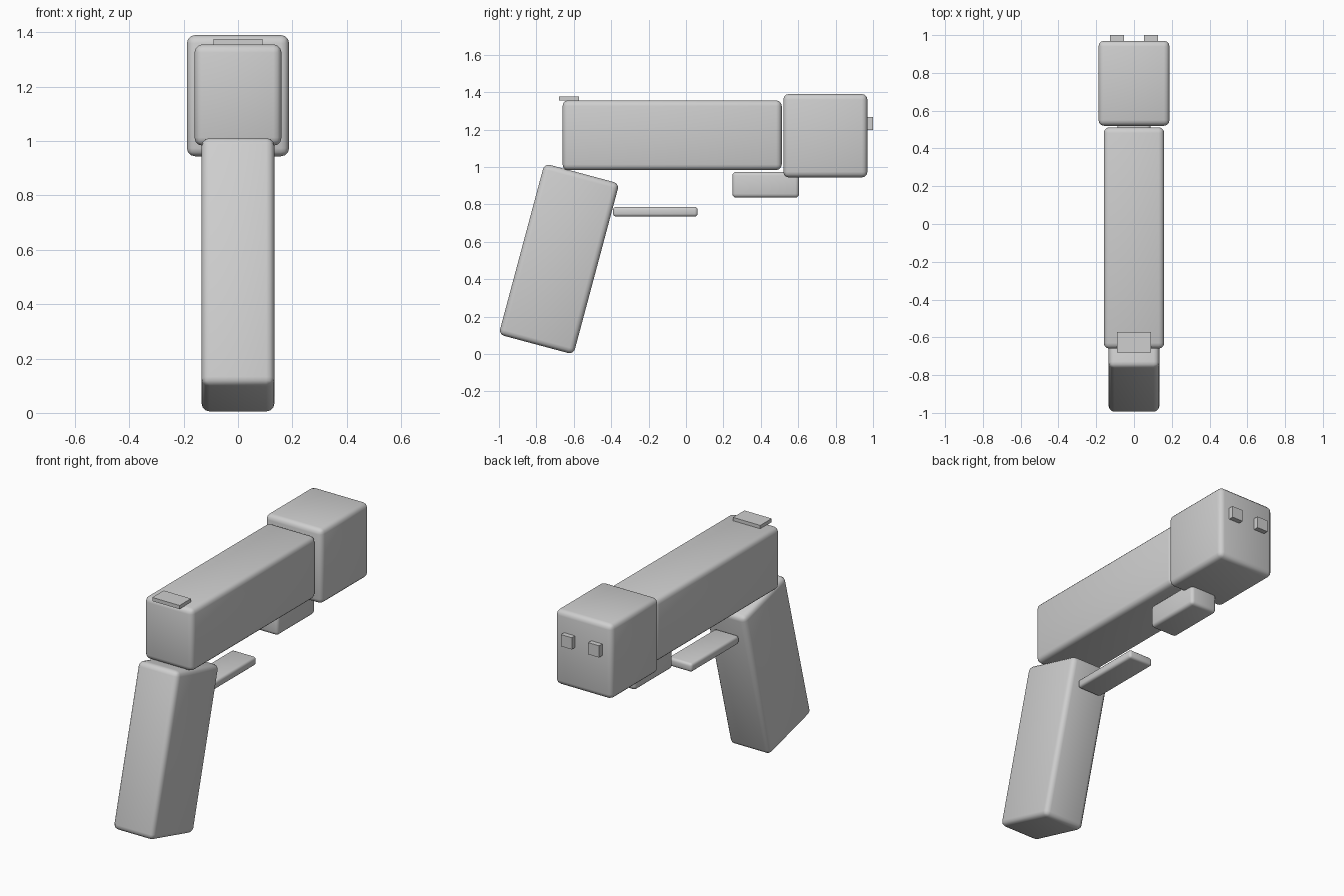
import bpy, bmesh, math
from mathutils import Matrix

if "Cube" in bpy.data.objects:
    bpy.data.objects.remove(bpy.data.objects["Cube"])

grey = bpy.data.materials.new("light grey")
grey.diffuse_color = (0.62, 0.62, 0.62, 1)
grey.use_nodes = True
grey.node_tree.nodes["Principled BSDF"].inputs["Base Color"].default_value = grey.diffuse_color


def box(name, lo, hi, bevel=0.0, tilt=0.0):
    """Box between two corners, optionally rounded and tilted about x."""
    size = [b - a for a, b in zip(lo, hi)]
    centre = [(a + b) / 2 for a, b in zip(lo, hi)]
    bm = bmesh.new()
    bmesh.ops.create_cube(bm, size=1, matrix=Matrix.Diagonal((*size, 1)))
    if bevel:
        bmesh.ops.bevel(bm, geom=bm.edges[:], offset=bevel, segments=3,
                        profile=0.5, affect='EDGES')
        for f in bm.faces:
            f.smooth = True
    mesh = bpy.data.meshes.new(name)
    bm.to_mesh(mesh)
    bm.free()
    mesh.materials.append(grey)
    ob = bpy.data.objects.new(name, mesh)
    ob.location = centre
    ob.rotation_euler.x = math.radians(tilt)
    bpy.context.collection.objects.link(ob)
    return ob


# Main body and square front cartridge
box("body", (-0.16, -0.66, 0.983), (0.16, 0.512, 1.356), 0.03)
box("front_cartridge", (-0.188, 0.52, 0.944), (0.188, 0.97, 1.39), 0.03)

# Tilted grip
box("grip", (-0.134, -0.886, 0.035), (0.134, -0.472, 0.981), 0.03, tilt=-15)

# Guard bar and block under the body
box("guard_bar", (-0.08, -0.39, 0.735), (0.08, 0.062, 0.786), 0.015)
box("under_block", (-0.088, 0.248, 0.836), (0.088, 0.605, 0.974), 0.02)

# Rear sight plate
box("rear_sight", (-0.09, -0.68, 1.354), (0.09, -0.572, 1.376))

# Pair of front contacts
for side, label in ((-1, "left"), (1, "right")):
    x = side * 0.09
    box(f"contact_{label}", (x - 0.036, 0.95, 1.197), (x + 0.036, 1.0, 1.267))
